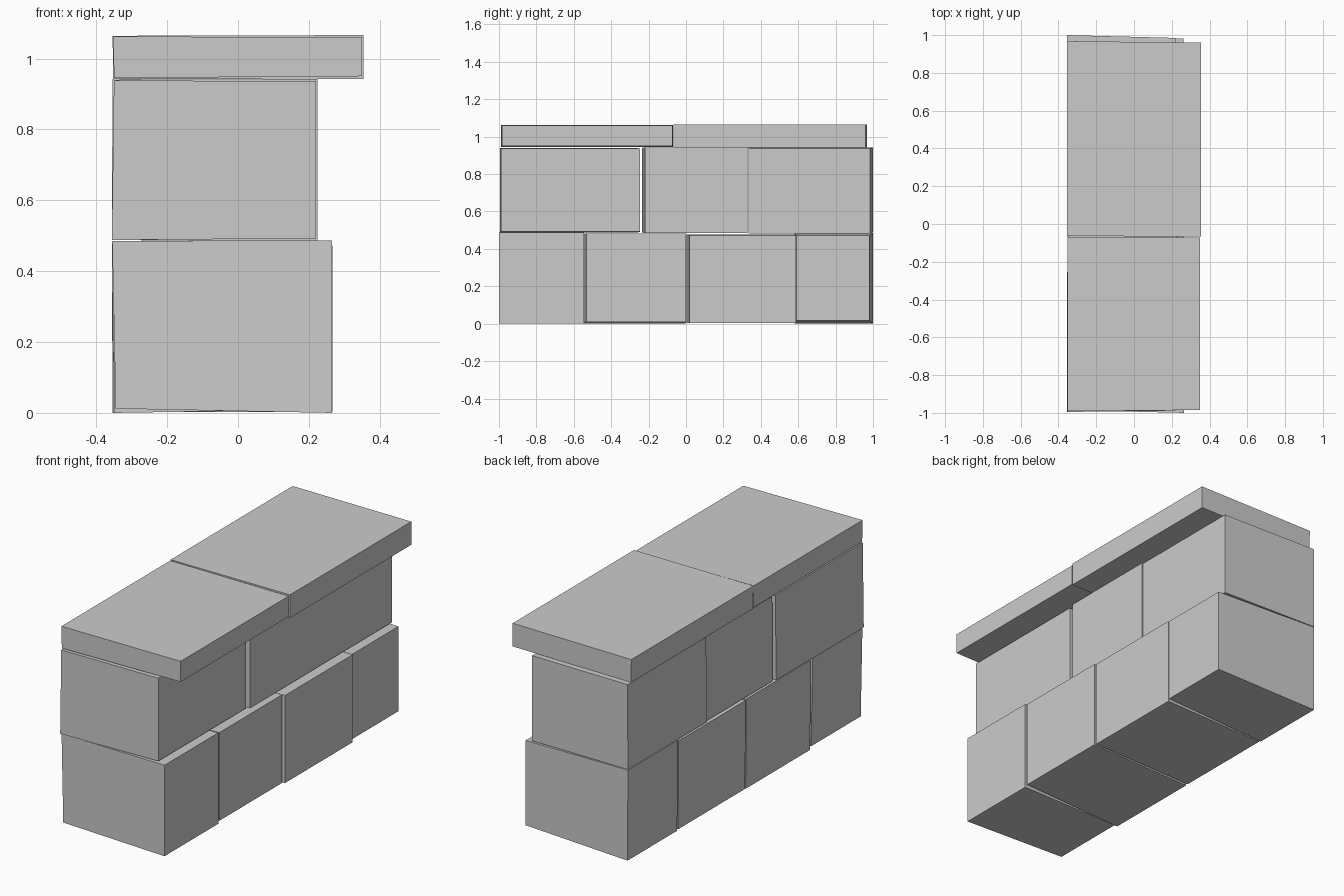
import bpy

# (left x at bottom, left x at top, right x), left face (y0, y1, z0, z1), right face (same)
LOWER = [
    ((-.345, -.355, .265), (-.985, -.565, .012, .485), (-1.0, -.545, 0, .487)),
    ((-.350, -.352, .262), (-.550, -.005, 0, .480), (-.532, 0.0, .010, .482)),
    ((-.352, -.356, .266), (.004, .570, .003, .478), (.018, .588, .003, .472)),
    ((-.354, -.356, .262), (.580, 1.0, 0, .485), (.590, .982, .018, .472)),
]
MIDDLE = [
    ((-.356, -.350, .220), (-.995, -.255, .488, .938), (-.988, -.245, .492, .936)),
    ((-.348, -.346, .225), (-.235, .325, .488, .940), (-.220, .330, .484, .942)),
    ((-.356, -.354, .222), (.335, 1.0, .488, .942), (.335, .985, .482, .938)),
]
CAP = [
    ((-.350, -.352, .350), (-.990, -.070, .945, 1.062), (-.985, -.072, .950, 1.060)),
    ((-.352, -.354, .354), (-.064, .968, .942, 1.064), (-.066, .960, .942, 1.066)),
]
FACES = [(0, 3, 2, 1), (4, 5, 6, 7), (0, 1, 5, 4),
         (1, 2, 6, 5), (2, 3, 7, 6), (3, 0, 4, 7)]


def stone(name, xs, left, right):
    """Slightly tapered six-sided stone running through the wall."""
    lb, lt, r = xs
    ly0, ly1, lz0, lz1 = left
    ry0, ry1, rz0, rz1 = right
    verts = [(lb, ly0, lz0), (r, ry0, rz0), (r, ry1, rz0), (lb, ly1, lz0),
             (lt, ly0, lz1), (r, ry0, rz1), (r, ry1, rz1), (lt, ly1, lz1)]
    mesh = bpy.data.meshes.new(name)
    mesh.from_pydata(verts, [], FACES)
    mesh.update()
    bpy.context.collection.objects.link(bpy.data.objects.new(name, mesh))


# Two staggered courses topped by overhanging slabs
for course, rows in (("lower_stone", LOWER), ("middle_stone", MIDDLE), ("cap_slab", CAP)):
    for i, row in enumerate(rows, 1):
        stone(f"{course}_{i}", *row)
